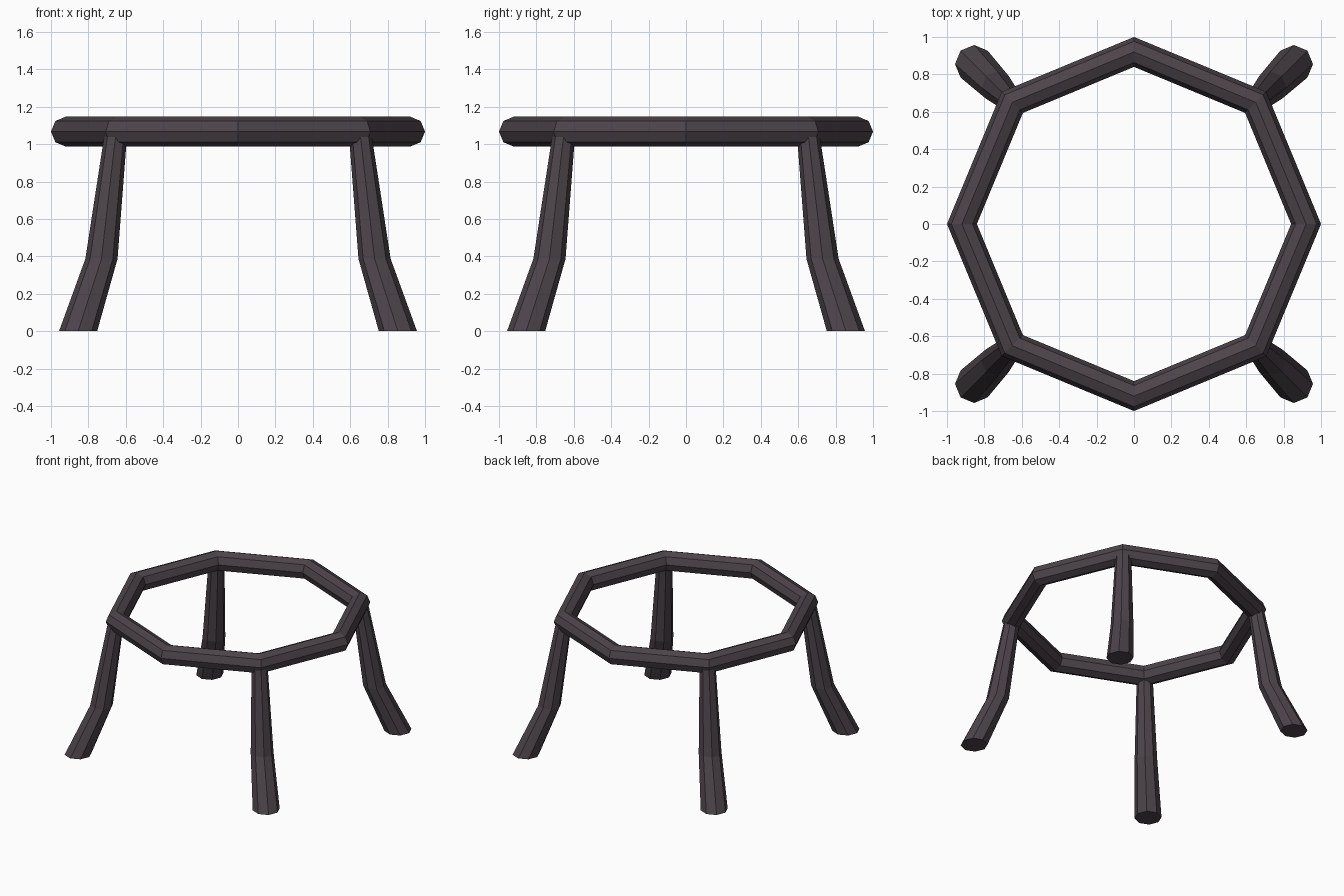
import bpy, bmesh
from math import cos, sin, tau

if "Cube" in bpy.data.objects:
    bpy.data.objects.remove(bpy.data.objects["Cube"])

wood = bpy.data.materials.new("dark plum grey")
wood.diffuse_color = (0.073, 0.057, 0.068, 1)
wood.use_nodes = True
wood.node_tree.nodes["Principled BSDF"].inputs["Base Color"].default_value = wood.diffuse_color


def add_object(name, bm):
    bmesh.ops.recalc_face_normals(bm, faces=bm.faces)
    mesh = bpy.data.meshes.new(name)
    bm.to_mesh(mesh)
    bm.free()
    mesh.materials.append(wood)
    bpy.context.collection.objects.link(bpy.data.objects.new(name, mesh))


def bridge(bm, a, b):
    n = len(a)
    for i in range(n):
        bm.faces.new((a[i], a[(i + 1) % n], b[(i + 1) % n], b[i]))


# Eight-sided ring with an octagonal section
bm = bmesh.new()
loops = []
for i in range(8):
    a = tau * i / 8
    loop = []
    for j in range(8):
        b = tau * j / 8
        r = 0.92 + 0.08 * cos(b)
        loop.append(bm.verts.new((r * cos(a), r * sin(a), 1.067 + 0.08 * sin(b))))
    loops.append(loop)
for i in range(8):
    bridge(bm, loops[i], loops[(i + 1) % 8])
add_object("top_ring", bm)

# Splayed legs: (offset along x and y, height, radius) from foot to ring
stations = [(0.855, 0.0, 0.102), (0.73, 0.387, 0.086), (0.652, 1.065, 0.06)]
for side, sx in (("left", -1), ("right", 1)):
    for end, sy in (("front", -1), ("back", 1)):
        bm = bmesh.new()
        loops = [[bm.verts.new((sx * d + r * cos(tau * k / 8),
                                sy * d + r * sin(tau * k / 8), z))
                  for k in range(8)] for d, z, r in stations]
        for a, b in zip(loops, loops[1:]):
            bridge(bm, a, b)
        bm.faces.new(loops[0])
        bm.faces.new(loops[-1])
        add_object(f"{end}_{side}_leg", bm)
